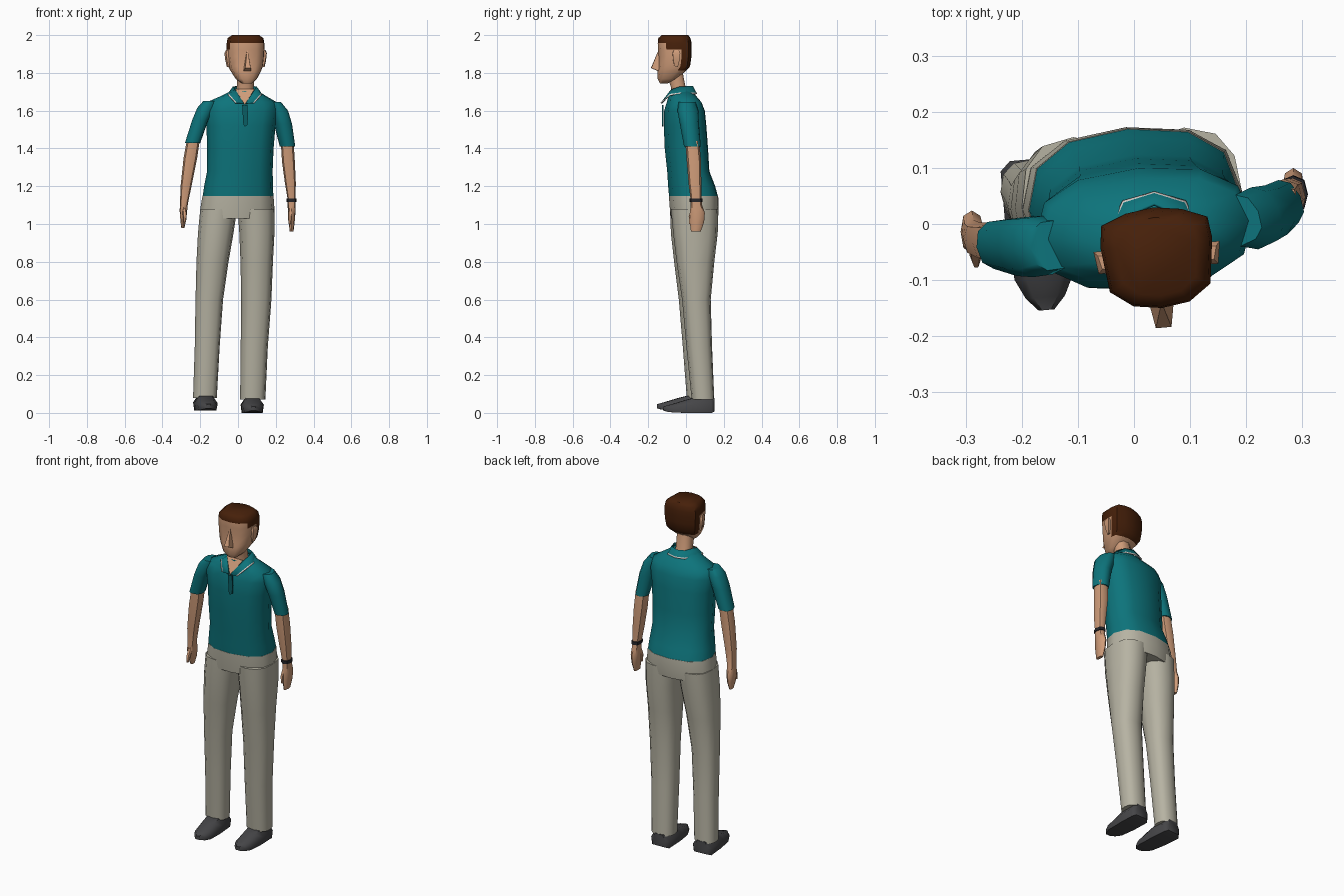
import bpy, bmesh, math
from math import sin, cos, pi
from mathutils import Vector, Matrix


def colour(name, rgb):
    m = bpy.data.materials.new(name)
    m.diffuse_color = (*rgb, 1)
    return m


SKIN = colour("skin", (0.62, 0.33, 0.19))
HAIR = colour("dark_brown_hair", (0.062, 0.0145, 0.003))
TEAL = colour("teal_cloth", (0.004, 0.175, 0.2))
DARK_TEAL = colour("dark_teal", (0.003, 0.11, 0.125))
TROUSER = colour("stone_cloth", (0.47, 0.45, 0.365))
SHOE = colour("charcoal_shoe", (0.06, 0.06, 0.064))
BLACK = colour("black_strap", (0.018, 0.018, 0.022))
WHITE = colour("white_trim", (0.75, 0.72, 0.68))


def finish(name, bm, mats, angle=50):
    bmesh.ops.recalc_face_normals(bm, faces=bm.faces)
    me = bpy.data.meshes.new(name)
    bm.to_mesh(me)
    bm.free()
    for m in mats:
        me.materials.append(m)
    ob = bpy.data.objects.new(name, me)
    bpy.context.collection.objects.link(ob)
    bpy.ops.object.select_all(action='DESELECT')
    ob.select_set(True)
    bpy.context.view_layer.objects.active = ob
    bpy.ops.object.shade_smooth_by_angle(angle=math.radians(angle))
    return ob


def loft(name, rings, mats, rule=None, closed=True, angle=50):
    """Skin a list of point rings; rule(ring, segment) picks the material."""
    bm = bmesh.new()
    vs = [[bm.verts.new(p) for p in r] for r in rings]
    n = len(rings[0])
    for i in range(len(vs) - 1):
        for j in range(n if closed else n - 1):
            k = (j + 1) % n
            f = bm.faces.new((vs[i][j], vs[i][k], vs[i + 1][k], vs[i + 1][j]))
            f.material_index = rule(i, j) if rule else 0
    if closed:
        bm.faces.new(vs[0])
        top = bm.faces.new(vs[-1])
        top.material_index = rule(len(vs) - 1, 0) if rule else 0
    return finish(name, bm, mats, angle)


def ring(z, cx, cy, rx, ry, yaw=0, n=12, p=0.82):
    """Rounded-box ring lying flat at height z."""
    pts = []
    for j in range(n):
        a = 2 * pi * j / n
        x = rx * math.copysign(abs(cos(a)) ** p, cos(a))
        y = ry * math.copysign(abs(sin(a)) ** p, sin(a))
        q = Matrix.Rotation(math.radians(yaw), 3, 'Z') @ Vector((x, y, 0))
        pts.append(q + Vector((cx, cy, z)))
    return pts


def tube(name, rows, mat, yaw=0, n=12, p=0.82):
    return loft(name, [ring(*r, yaw, n, p) for r in rows], [mat])


# Shirt body and trouser top
tube("shirt_body", [
    (1.145, 0.0, 0.04, .188, .13), (1.20, .003, .03, .183, .125),
    (1.28, .01, .012, .174, .112), (1.40, .012, .002, .177, .115),
    (1.52, .016, -.005, .183, .113), (1.60, .018, -.008, .195, .108),
    (1.645, .02, -.01, .185, .092), (1.68, .03, -.02, .115, .072),
    (1.705, .036, -.03, .07, .058)], TEAL, 5)
tube("trouser_seat", [
    (1.03, -.006, .043, .198, .122), (1.09, -.003, .043, .196, .13),
    (1.147, 0.0, .04, .189, .131)], TROUSER, 5)

# Trouser legs
tube("right_trouser_leg", [
    (.08, -.175, .06, .063, .056), (.35, -.163, .045, .066, .062),
    (.6, -.152, .032, .073, .07), (.8, -.135, .03, .085, .093),
    (.95, -.118, .032, .094, .112), (1.08, -.102, .035, .098, .12)], TROUSER, 3)
tube("left_trouser_leg", [
    (.07, .078, .09, .067, .06), (.35, .086, .07, .072, .068),
    (.6, .097, .055, .08, .076), (.8, .099, .05, .086, .1),
    (.95, .1, .05, .093, .118), (1.08, .096, .046, .098, .126)], TROUSER, 3)


# Shoes: sections run from heel to toe
def shoe(name, cx, cy, z, yaw):
    rings = []
    for y, w, lo, h in ((.062, .042, .008, .078), (.045, .06, 0, .08),
                        (-.05, .06, 0, .078), (-.09, .057, 0, .068),
                        (-.15, .052, .002, .05), (-.185, .035, .006, .04),
                        (-.208, .014, .012, .034)):
        sec = ((-w * .9, lo), (w * .9, lo), (w, h * .55), (w * .6, h),
               (-w * .6, h), (-w, h * .55))
        rot = Matrix.Rotation(math.radians(yaw), 3, 'Z')
        rings.append([rot @ Vector((x, y, 0)) + Vector((cx, cy, z + h0))
                      for x, h0 in sec])
    loft(name, rings, [SHOE])


shoe("right_shoe", -.174, .054, .012, 5)
shoe("left_shoe", .075, .088, 0, 2)

# Sleeves, arms, hands
tube("right_sleeve", [
    (1.43, -.24, -.036, .041, .044), (1.55, -.2, -.04, .043, .053),
    (1.615, -.17, -.04, .046, .055), (1.65, -.145, -.038, .04, .045)], TEAL, 8, 10)
tube("left_sleeve", [
    (1.41, .262, .034, .038, .044), (1.53, .238, .018, .045, .05),
    (1.6, .215, .01, .046, .055), (1.645, .185, .006, .04, .045)], TEAL, 25, 10)
tube("right_arm", [
    (.978, -.292, -.008, .008, .016), (1.02, -.29, -.012, .015, .034),
    (1.07, -.289, -.014, .02, .038), (1.11, -.286, -.02, .021, .027),
    (1.2, -.275, -.028, .029, .031), (1.35, -.252, -.033, .036, .036),
    (1.46, -.234, -.035, .034, .036)], SKIN, 0, 8)
tube("left_arm", [
    (.96, .284, .052, .01, .026), (1.01, .284, .058, .016, .038),
    (1.06, .284, .06, .02, .04), (1.10, .284, .055, .021, .03),
    (1.14, .283, .052, .022, .029), (1.22, .277, .047, .029, .034),
    (1.33, .267, .042, .034, .038), (1.44, .26, .033, .034, .037)], SKIN, 0, 8)
tube("right_thumb", [
    (1.01, -.281, -.07, .006, .008), (1.05, -.282, -.056, .011, .014),
    (1.09, -.285, -.03, .012, .014)], SKIN, 0, 6)
tube("left_thumb", [
    (1.0, .274, .024, .006, .008), (1.04, .275, .026, .011, .013),
    (1.085, .28, .04, .012, .014)], SKIN, 0, 6)
tube("wrist_strap", [
    (1.117, .284, .053, .026, .034), (1.136, .283, .052, .026, .034)], BLACK, 0, 8)

# Neck
tube("neck", [(1.66, .036, -.03, .055, .05), (1.72, .038, -.04, .045, .04),
              (1.80, .042, -.06, .045, .045)], SKIN, 0, 10)

# Head: half outline is (width fraction, front-to-back fraction)
HALF = [(0, 0), (.5, .04), (.9, .2), (1, .65), (.95, .86), (.5, .96), (0, 1)]
OUTLINE = HALF + [(-x, y) for x, y in HALF[-2:0:-1]]
HEAD = Matrix.Translation((.042, -.06, 0)) @ Matrix.Rotation(math.radians(5), 4, 'Z')


def head_ring(z, w, front, back):
    return [HEAD @ Vector((fx * w, front + fy * (back - front) + .06, z))
            for fx, fy in OUTLINE]


def hair_rule(i, j):
    return int(i >= 6 or (i >= 2 and 3 <= j <= 8) or (i >= 5 and j in (2, 9)))


loft("head", [head_ring(*r) for r in (
    (1.745, .028, -.138, -.095), (1.768, .056, -.15, -.05),
    (1.812, .082, -.15, .002), (1.835, .092, -.147, .022),
    (1.885, .099, -.146, .029), (1.925, .1, -.148, .03),
    (1.957, .1, -.15, .03), (1.984, .095, -.147, .024),
    (2.0, .072, -.128, .012))], [SKIN, HAIR], hair_rule)

# Nose wedge
bm = bmesh.new()
for p in ((0, -.08, 1.935), (-.014, -.125, 1.826), (.014, -.125, 1.826),
          (-.022, -.08, 1.806), (.022, -.08, 1.806), (0, -.06, 1.86)):
    bm.verts.new(HEAD @ Vector(p))
bmesh.ops.convex_hull(bm, input=bm.verts)
finish("nose", bm, [SKIN], 30)

# Ears
for side, label in ((-1, "right"), (1, "left")):
    rows = []
    for z, out, d in ((1.83, .1, .008), (1.865, .108, .016),
                      (1.905, .113, .02), (1.92, .106, .012)):
        rows.append([HEAD @ Vector((side * x, y, z)) for x, y in
                     ((.085, -d), (out - .006, -d), (out, d), (.085, d))])
    loft(label + "_ear", rows, [SKIN])

# Open neckline
bm = bmesh.new()
bm.faces.new([bm.verts.new(p) for p in
              ((-.016, -.08, 1.715), (.036, -.128, 1.63), (.088, -.08, 1.715))])
finish("open_neckline", bm, [SKIN])

# Folded collar with white trim along its outer edge
INNER = [(0, .035, 1.728), (.042, .017, 1.728), (.06, -.03, 1.727),
         (.052, -.078, 1.71), (.004, -.13, 1.638)]
OUTER = [(0, .056, 1.688), (.055, .04, 1.688), (.088, -.03, 1.688),
         (.088, -.085, 1.682), (.05, -.132, 1.64)]


def collar_row(half):
    full = [(-x, y, z) for x, y, z in half[:0:-1]] + half
    return [Vector((x + .036, y, z)) for x, y, z in full]


inner, outer = collar_row(INNER), collar_row(OUTER)
trim = [a.lerp(b, .84) for a, b in zip(inner, outer)]
collar = loft("collar", [inner, trim, outer], [TEAL, WHITE],
              lambda i, j: i, closed=False)
mod = collar.modifiers.new("thickness", 'SOLIDIFY')
mod.thickness = .006
mod.offset = 0

# Button placket
shape = ((.022, 1.63), (.05, 1.63), (.053, 1.57), (.05, 1.525),
         (.036, 1.515), (.028, 1.53))
loft("placket", [[(x, y, z) for x, z in shape] for y in (-.12, -.127)], [DARK_TEAL])
